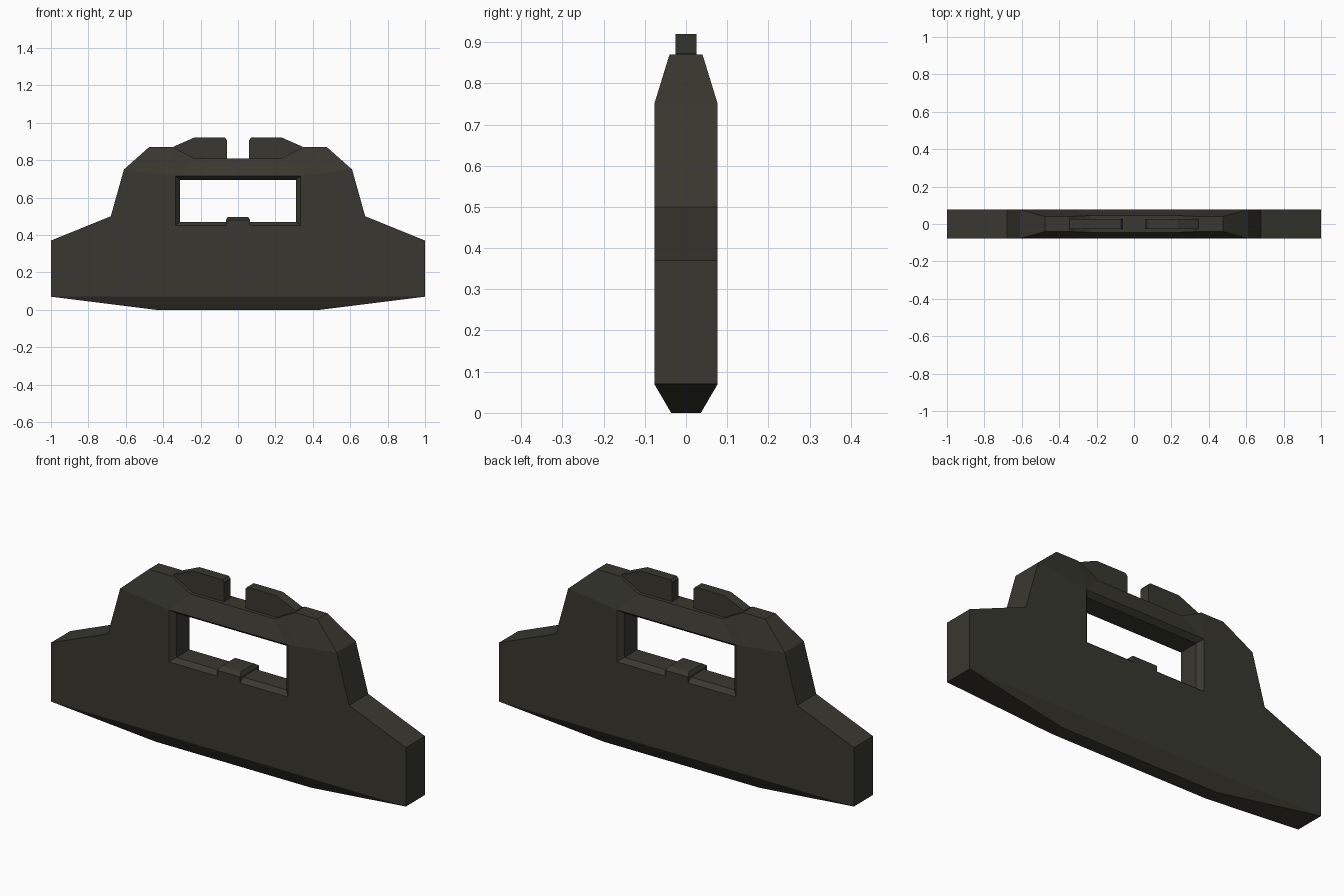
import bpy, bmesh

if "Cube" in bpy.data.objects:
    bpy.data.objects.remove(bpy.data.objects["Cube"])

mat = bpy.data.materials.new("dark olive grey")
mat.diffuse_color = (0.04, 0.039, 0.029, 1)
mat.use_nodes = True
mat.node_tree.nodes["Principled BSDF"].inputs["Base Color"].default_value = mat.diffuse_color


def make(name, polys, mirror_x=True):
    """Mirror quarter-model polygons in x and y, weld and orient them."""
    bm = bmesh.new()
    for sx in ((1, -1) if mirror_x else (1,)):
        for sy in (1, -1):
            for p in polys:
                bm.faces.new([bm.verts.new((x * sx, y * sy, z)) for x, y, z in p])
    bmesh.ops.remove_doubles(bm, verts=bm.verts, dist=0.0005)
    bmesh.ops.recalc_face_normals(bm, faces=bm.faces)
    me = bpy.data.meshes.new(name)
    bm.to_mesh(me)
    bm.free()
    me.materials.append(mat)
    ob = bpy.data.objects.new(name, me)
    bpy.context.collection.objects.link(ob)
    return ob


def strip(a, b):
    """Quads between two equally long point rows."""
    return [(a[i], a[i + 1], b[i + 1], b[i]) for i in range(len(a) - 1)]


def to_mid(row):
    return [(x, 0, z) for x, y, z in row]


Y, YT, YB = 0.077, 0.04, 0.036   # half depths: body, top, bottom

# body: outer rim, from bottom centre round to top centre
rim = [(0, YB, 0), (0.44, YB, 0), (1, Y, 0.07), (1, Y, 0.37), (0.68, Y, 0.50),
       (0.61, Y, 0.75), (0.475, YT, 0.87), (0.35, YT, 0.87),
       (0.235, 0.045, 0.81), (0, 0.045, 0.81)]
# window: chamfered outer loop and straight inner loop
win = [(0, Y, 0.45), (0.335, Y, 0.45), (0.335, Y, 0.715), (0, Y, 0.715)]
win_in = [(0, 0.052, 0.47), (0.31, 0.052, 0.47), (0.31, 0.052, 0.695), (0, 0.052, 0.695)]
low = (0, Y, 0.07)

polys = strip(rim, to_mid(rim)) + strip(win, win_in) + strip(win_in, to_mid(win_in))
polys += [
    (low, rim[2], rim[3], win[1], win[0]),           # flat face, lower
    (rim[3], rim[4], rim[5], win[2], win[1]),        # flat face, side
    (rim[0], rim[1], rim[2], low),                   # bottom bevel
    (rim[5], rim[6], rim[7], win[2]),                # shoulder bevel
    (rim[7], rim[8], win[2]),
    (win[2], rim[8], rim[9], win[3]),                # bevel over the window
]
make("body", polys)

# stop: small bevelled block on the window sill
base = [(0, Y, 0.45), (0.065, Y, 0.45), (0.065, 0, 0.45)]
mid = [(x, y, 0.48) for x, y, z in base]
top = [(0, 0.055, 0.495), (0.055, 0.055, 0.495), (0.055, 0, 0.495)]
make("sill_stop", strip(base, mid) + strip(mid, top)
     + [tuple(top) + ((0, 0, 0.495),), tuple(base) + ((0, 0, 0.45),)])

# sight blocks: a pair of thin plates on top
plate = [(0.06, 0.805), (0.06, 0.908), (0.07, 0.92), (0.235, 0.92),
         (0.345, 0.872), (0.345, 0.86), (0.24, 0.805), (0.06, 0.805)]
edge = [(x, 0.026, z) for x, z in plate]
for side, s in (("right", 1), ("left", -1)):
    quads = strip(edge, to_mid(edge)) + [tuple(edge[:-1])]
    make("top_plate_" + side, [[(x * s, y, z) for x, y, z in q] for q in quads], False)
